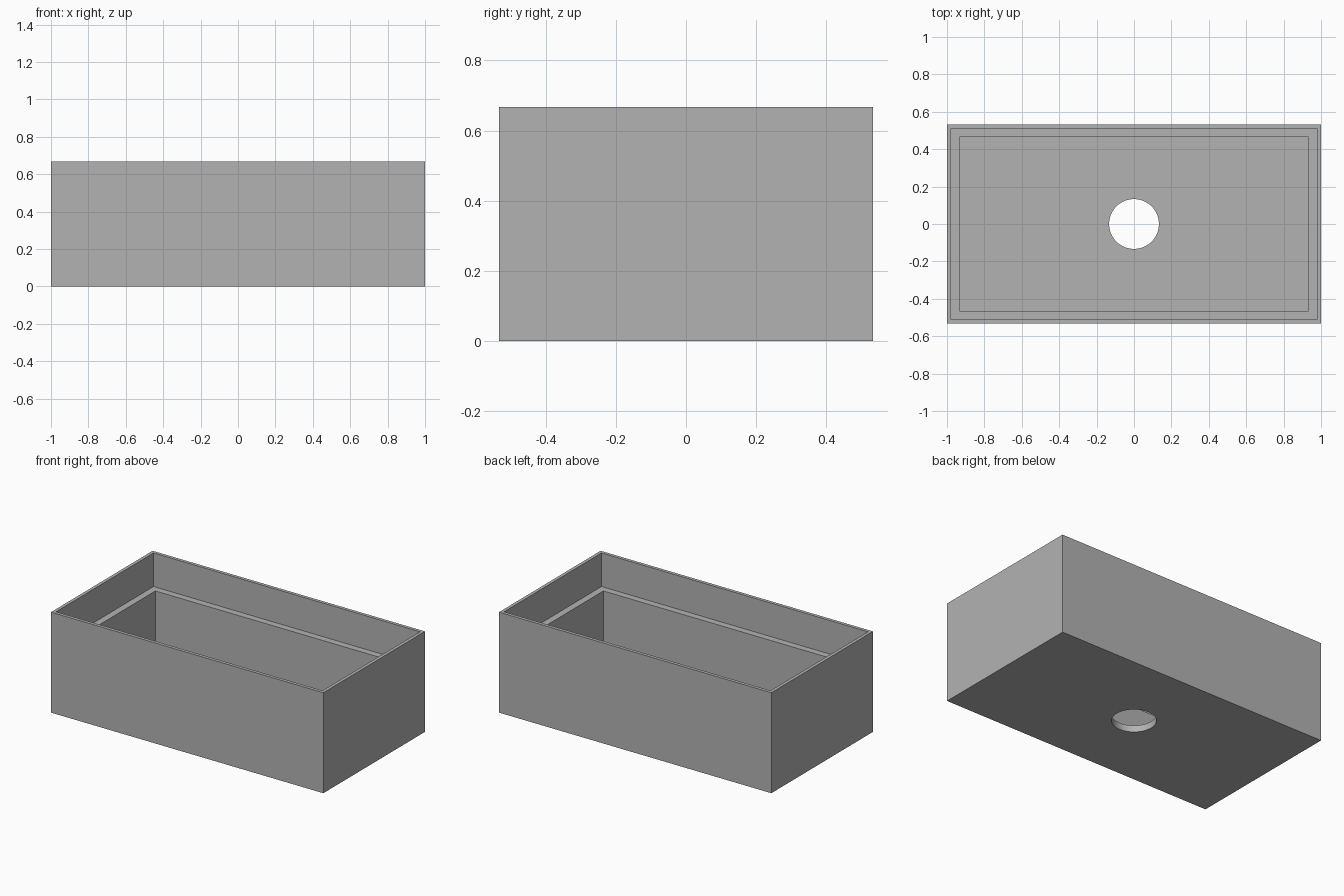
import bpy
import bmesh
from math import cos, sin, pi

default = bpy.data.objects.get("Cube")
if default:
    bpy.data.objects.remove(default, do_unlink=True)

# Single plain grey
grey = bpy.data.materials.new("plain grey")
grey.use_nodes = True
colour = (0.45, 0.45, 0.45, 1)
grey.diffuse_color = colour
grey.node_tree.nodes["Principled BSDF"].inputs["Base Color"].default_value = colour

HALF_X, HALF_Y, HEIGHT = 1.0, 0.533, 0.667
RIM, WALL = 0.022, 0.067          # thin upper rim, thicker lower wall
LEDGE_Z, FLOOR_Z = 0.444, 0.044
HOLE_R, HOLE_SIDES = 0.133, 64

bm = bmesh.new()


def rectangle(inset, z):
    x, y = HALF_X - inset, HALF_Y - inset
    return [bm.verts.new((sx * x, sy * y, z))
            for sx, sy in ((-1, -1), (1, -1), (1, 1), (-1, 1))]


def circle(z):
    step = 2 * pi / HOLE_SIDES
    return [bm.verts.new((HOLE_R * cos(i * step), HOLE_R * sin(i * step), z))
            for i in range(HOLE_SIDES)]


def bridge(a, b):
    n = len(a)
    return [bm.faces.new((a[i], a[(i + 1) % n], b[(i + 1) % n], b[i]))
            for i in range(n)]


def plate_with_hole(outer, hole):
    # Four flat pieces, each joining one side of the plate to a quarter circle
    q = HOLE_SIDES // 4
    for i in range(4):
        start = (i * q - 3 * q // 2) % HOLE_SIDES
        arc = [hole[(start + k) % HOLE_SIDES] for k in range(q + 1)]
        bm.faces.new([outer[i], outer[(i + 1) % 4]] + arc[::-1])


# Stepped walls from the base, over the rim and ledge, down to the floor
rings = [rectangle(inset, z) for inset, z in (
    (0, 0), (0, HEIGHT), (RIM, HEIGHT), (RIM, LEDGE_Z),
    (WALL, LEDGE_Z), (WALL, FLOOR_Z))]
for a, b in zip(rings, rings[1:]):
    bridge(a, b)

# Floor with a round drain hole
hole_bottom, hole_top = circle(0), circle(FLOOR_Z)
plate_with_hole(rings[0], hole_bottom)
plate_with_hole(rings[-1], hole_top)
for face in bridge(hole_bottom, hole_top):
    face.smooth = True
for edge in bm.edges:
    edge.smooth = not any(not f.smooth for f in edge.link_faces)

bmesh.ops.recalc_face_normals(bm, faces=bm.faces)
mesh = bpy.data.meshes.new("open_box")
bm.to_mesh(mesh)
bm.free()
mesh.materials.append(grey)
box = bpy.data.objects.new("open_box", mesh)
bpy.context.collection.objects.link(box)
